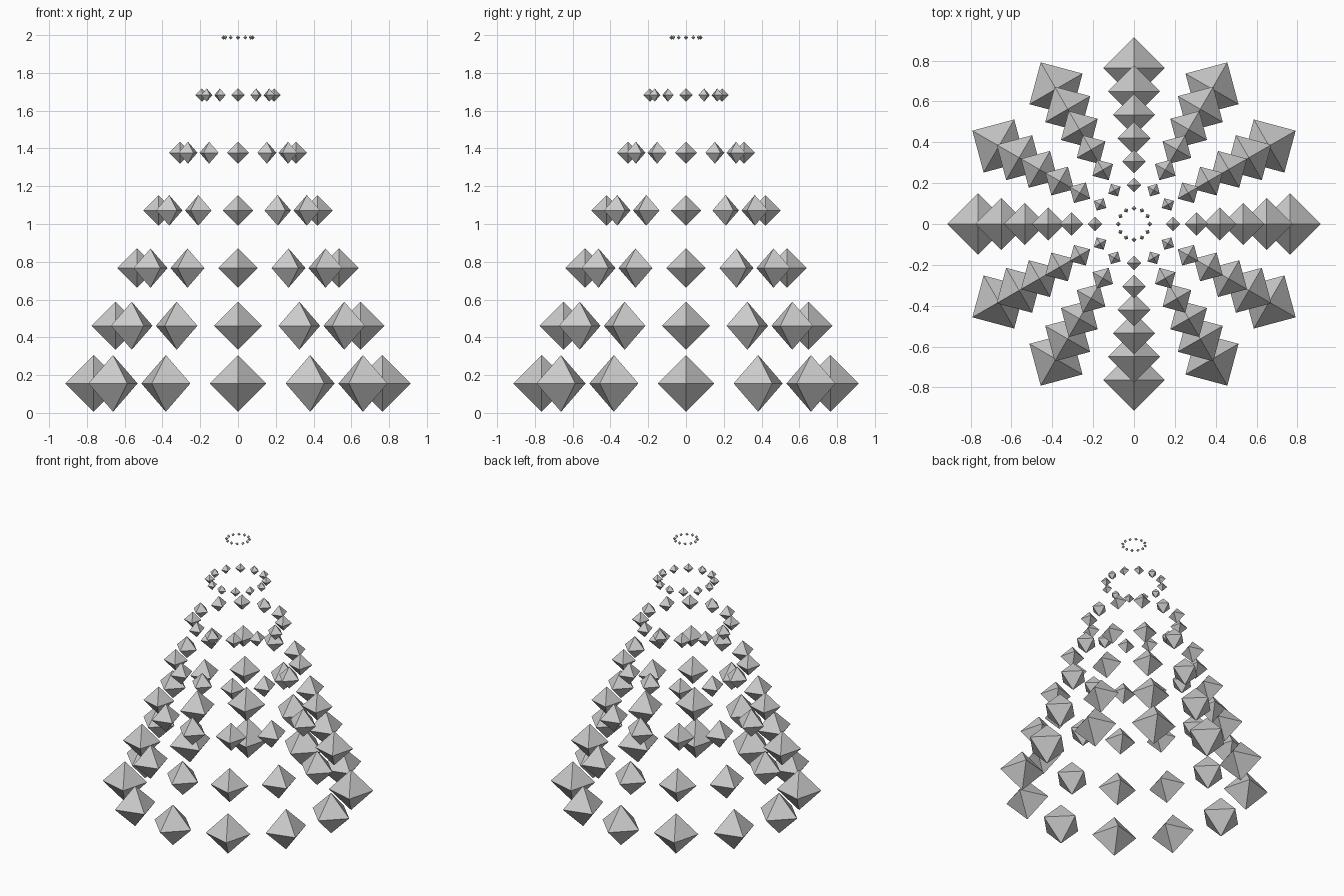
import bpy, bmesh
from math import radians
from mathutils import Matrix

if "Cube" in bpy.data.objects:
    bpy.data.objects.remove(bpy.data.objects["Cube"])

LEVELS, COUNT = 7, 12


def octahedron(bm, size, matrix):
    # six tips on the axes, eight flat faces
    tips = [(size, 0, 0), (0, size, 0), (-size, 0, 0), (0, -size, 0)]
    belt = [bm.verts.new(matrix @ Matrix.Translation(t).translation) for t in tips]
    top = bm.verts.new(matrix @ Matrix.Translation((0, 0, size)).translation)
    bottom = bm.verts.new(matrix @ Matrix.Translation((0, 0, -size)).translation)
    for i in range(4):
        a, b = belt[i], belt[(i + 1) % 4]
        bm.faces.new((a, b, top))
        bm.faces.new((b, a, bottom))


# stacked rings of gems, shrinking linearly towards the top
for level in range(LEVELS):
    ring_radius = 0.764 - 0.1145 * level
    size = 0.15 - 0.023 * level
    height = 0.156 + 0.3053 * level
    bm = bmesh.new()
    for k in range(COUNT):
        turn = Matrix.Rotation(radians(360 / COUNT * k), 4, 'Z')
        octahedron(bm, size, turn @ Matrix.Translation((ring_radius, 0, height)))
    name = f"gem_ring_{level + 1}"
    mesh = bpy.data.meshes.new(name)
    bm.to_mesh(mesh)
    bm.free()
    bpy.context.collection.objects.link(bpy.data.objects.new(name, mesh))
